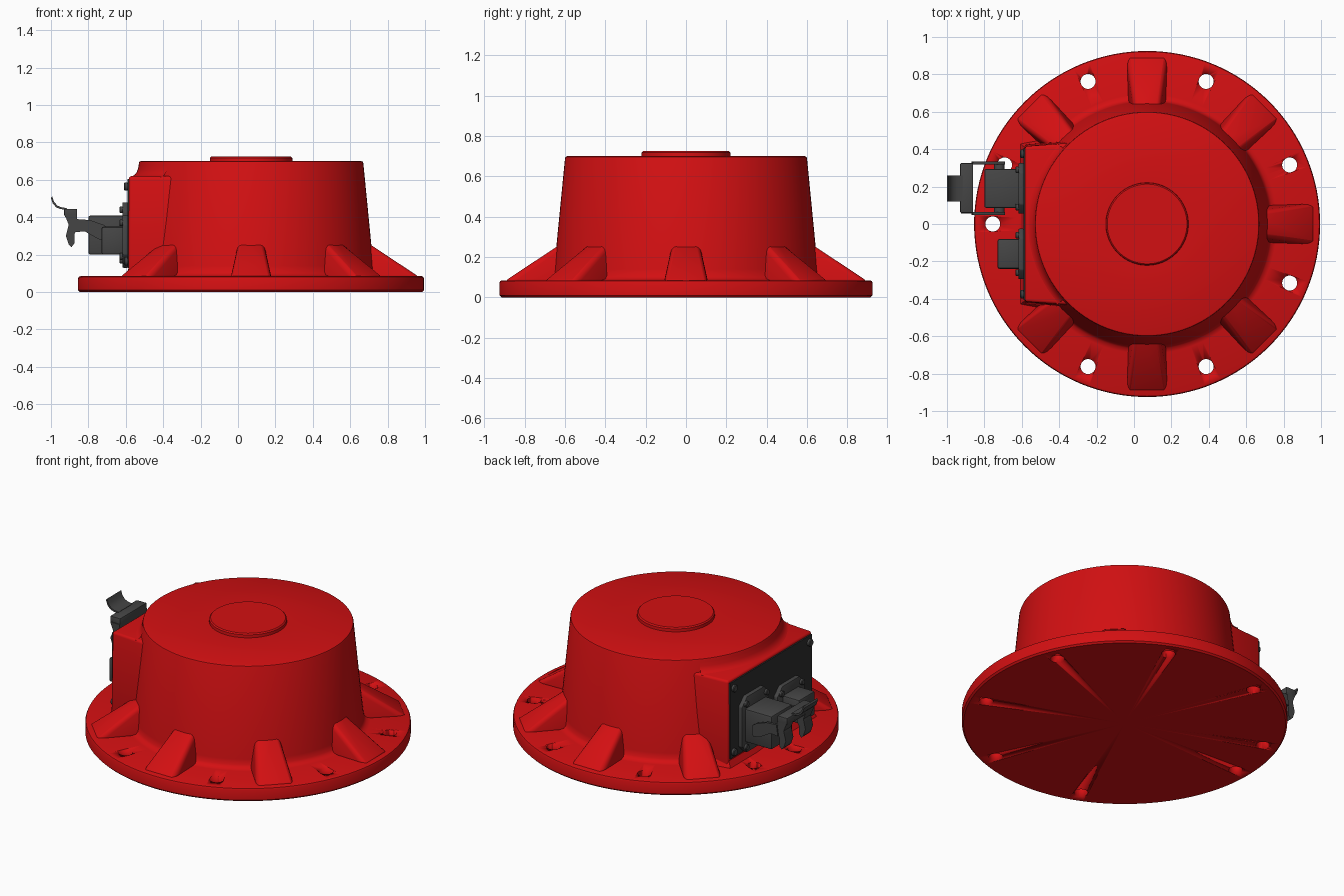
import bpy, bmesh
from math import sin, cos, pi, radians
from mathutils import Matrix, Vector

if "Cube" in bpy.data.objects:
    bpy.data.objects.remove(bpy.data.objects["Cube"])


def material(name, rgb):
    m = bpy.data.materials.new(name)
    m.use_nodes = True
    m.diffuse_color = (*rgb, 1)
    bsdf = m.node_tree.nodes["Principled BSDF"]
    bsdf.inputs["Base Color"].default_value = (*rgb, 1)
    bsdf.inputs["Roughness"].default_value = 0.5
    return m


RED = material("red_paint", (0.65, 0.005, 0.006))
PLATE = material("dark_plate", (0.028, 0.028, 0.028))
GREY = material("grey_metal", (0.06, 0.06, 0.06))
AXIS = 0.07          # x of the body axis


def finish(name, bm, mat, bevel=0.0, segments=2):
    bmesh.ops.recalc_face_normals(bm, faces=bm.faces)
    mesh = bpy.data.meshes.new(name)
    bm.to_mesh(mesh)
    bm.free()
    mesh.materials.append(mat)
    ob = bpy.data.objects.new(name, mesh)
    bpy.context.collection.objects.link(ob)
    bpy.ops.object.select_all(action="DESELECT")
    bpy.context.view_layer.objects.active = ob
    ob.select_set(True)
    if bevel:
        mod = ob.modifiers.new("bevel", "BEVEL")
        mod.width, mod.segments = bevel, segments
        mod.angle_limit = radians(30)
        bpy.ops.object.modifier_apply(modifier=mod.name)
    bpy.ops.object.shade_smooth_by_angle(angle=radians(35))
    return ob


def hull(name, points, mat, bevel=0.0, segments=2):
    bm = bmesh.new()
    for p in points:
        bm.verts.new(p)
    bmesh.ops.convex_hull(bm, input=bm.verts)
    bmesh.ops.dissolve_limit(bm, angle_limit=0.01, verts=bm.verts, edges=bm.edges)
    return finish(name, bm, mat, bevel, segments)


def box(name, xs, ys, zs, mat, bevel=0.0):
    return hull(name, [(x, y, z) for x in xs for y in ys for z in zs], mat, bevel)


def extrude(name, profile, y0, y1, mat, bevel=0.0):
    """Push an x-z outline along y."""
    bm = bmesh.new()
    face = bm.faces.new([bm.verts.new((x, y0, z)) for x, z in profile])
    out = bmesh.ops.extrude_face_region(bm, geom=[face])["geom"]
    for v in out:
        if isinstance(v, bmesh.types.BMVert):
            v.co.y = y1
    return finish(name, bm, mat, bevel)


def lathe(name, profile, mat, start=0.0, sweep=2 * pi, steps=128):
    bm = bmesh.new()
    verts = [bm.verts.new((r, 0, z)) for r, z in profile]
    edges = [bm.edges.new(pair) for pair in zip(verts, verts[1:])]
    bmesh.ops.spin(bm, geom=verts + edges, cent=(0, 0, 0), axis=(0, 0, 1),
                   angle=sweep, steps=steps)
    bmesh.ops.remove_doubles(bm, verts=bm.verts, dist=0.0005)
    bm.transform(Matrix.Translation((AXIS, 0, 0)) @ Matrix.Rotation(start, 4, "Z"))
    return finish(name, bm, mat)


def rod(name, centre, radius, length, axis, mat, sides=20):
    bm = bmesh.new()
    turn = Vector((0, 0, 1)).rotation_difference(Vector(axis)).to_matrix().to_4x4()
    bmesh.ops.create_cone(bm, cap_ends=True, segments=sides, radius1=radius,
                          radius2=radius, depth=length,
                          matrix=Matrix.Translation(centre) @ turn)
    return finish(name, bm, mat, 0.004, 1)


# Flange, tapered body and top boss in one turned shape
body = lathe("flanged_body", [
    (0, 0), (0.915, 0), (0.925, 0.01), (0.925, 0.072), (0.921, 0.081), (0.912, 0.085),
    (0.695, 0.085), (0.672, 0.092), (0.659, 0.108), (0.654, 0.14),
    (0.6, 0.69), (0.597, 0.697), (0.59, 0.7), (0.221, 0.7), (0.22, 0.718),
    (0.213, 0.725), (0, 0.725)], RED)

# Bolt holes through the flange
bm = bmesh.new()
for a in (22.5, 67.5, 112.5, 157.5, 180, 247.5, 292.5, 337.5):
    t = radians(a)
    spot = Matrix.Translation((AXIS + 0.825 * cos(t), 0.825 * sin(t), 0.04))
    bmesh.ops.create_cone(bm, cap_ends=True, segments=32, radius1=0.04,
                          radius2=0.04, depth=0.3, matrix=spot)
cutter = finish("hole_cutter", bm, RED)
cutter.hide_render = True
bpy.context.view_layer.objects.active = body
cut = body.modifiers.new("holes", "BOOLEAN")
cut.operation, cut.solver, cut.object = "DIFFERENCE", "EXACT", cutter
bpy.ops.object.modifier_apply(modifier=cut.name)
bpy.data.objects.remove(cutter)

# Sloping ribs around the body, none behind the terminal box
for i in (0, 1, 2, 3, 5, 6, 7):
    turn = Matrix.Translation((AXIS, 0, 0)) @ Matrix.Rotation(i * pi / 4, 4, "Z")
    rows = ((0.56, 0.1, 0.07), (0.9, 0.112, 0.07), (0.56, 0.06, 0.305), (0.885, 0.088, 0.09))
    hull(f"rib_{i}", [turn @ Vector((r, s * w, z)) for r, w, z in rows for s in (-1, 1)],
         RED, 0.022, 3)

# Terminal box on the side, with its blend into the body and flange
hull("terminal_box", [(x, s * y, z) for s in (-1, 1) for x, y, z in (
    (-0.583, 0.415, 0.62), (-0.1, 0.45, 0.62), (-0.587, 0.425, 0.05), (-0.1, 0.47, 0.05))],
    RED, 0.014, 3)
lathe("box_top_blend", [(0.645, 0.616), (0.63, 0.622), (0.615, 0.635), (0.606, 0.655), (0.598, 0.69)],
      RED, radians(138), radians(84), 40)
hull("box_foot", [(x, s * y, z) for s in (-1, 1) for x, y, z in (
    (-0.61, 0.43, 0.08), (-0.5, 0.45, 0.08), (-0.584, 0.41, 0.125), (-0.5, 0.43, 0.125))], RED)

# Cover plate and its corner screws
box("cover_plate", (-0.592, -0.58), (-0.405, 0.405), (0.13, 0.605), PLATE)
for y in (-0.375, 0.375):
    for z in (0.165, 0.565):
        rod("cover_screw", (-0.598, y, z), 0.022, 0.022, (1, 0, 0), GREY)


# Connector: flange with clipped corners, housing and flange screws
def connector(name, y, z, half_y, half_z, house, x_out):
    c = 0.05
    outline = [(half_y, half_z - c), (half_y - c, half_z)]
    hull(name + "_flange", [(x, y + s * a, z + t * b) for x in (-0.618, -0.588)
         for a, b in outline for s in (-1, 1) for t in (-1, 1)], GREY, 0.006)
    hy, z0, z1 = house
    box(name + "_housing", (x_out, -0.6), (y - hy, y + hy), (z0, z1), GREY, 0.012)
    for s in (-1, 1):
        for t in (-1, 1):
            rod(name + "_screw", (-0.624, y + s * (half_y - 0.035), z + t * (half_z - 0.04)),
                0.018, 0.02, (1, 0, 0), GREY)


connector("large_connector", 0.19, 0.305, 0.135, 0.175, (0.105, 0.2, 0.41), -0.8)
connector("small_connector", -0.16, 0.28, 0.135, 0.13, (0.08, 0.2, 0.35), -0.73)
rod("latch_pivot", (-0.72, 0.19, 0.31), 0.028, 0.28, (0, 1, 0), GREY)

# Latch: two arms, two hooks, a bridge and a curled thumb tab
ARM = [(-0.69, 0.29), (-0.69, 0.34), (-0.72, 0.36), (-0.79, 0.385), (-0.86, 0.39),
       (-0.87, 0.32), (-0.82, 0.325), (-0.74, 0.28), (-0.7, 0.275)]
HOOK = [(-0.925, 0.41), (-0.86, 0.41), (-0.862, 0.33), (-0.875, 0.31),
        (-0.875, 0.26), (-0.89, 0.24), (-0.905, 0.255), (-0.92, 0.3), (-0.905, 0.36)]
for side, s in (("left", 1), ("right", -1)):
    y = 0.19 + s * 0.135
    extrude(f"latch_arm_{side}", ARM, y - 0.008, y + 0.008, GREY)
    extrude(f"latch_hook_{side}", HOOK, y, y - s * 0.075, GREY)
extrude("latch_bridge", [(-0.93, 0.445), (-0.86, 0.445), (-0.86, 0.375), (-0.9, 0.375), (-0.93, 0.41)],
        0.06, 0.325, GREY, 0.006)
edge = [(-0.92, 0.44), (-0.95, 0.444), (-0.972, 0.453), (-0.99, 0.473), (-1.0, 0.503)]
extrude("latch_tab", edge + [(x + 0.007, z + 0.009) for x, z in reversed(edge)], 0.12, 0.26, GREY)
